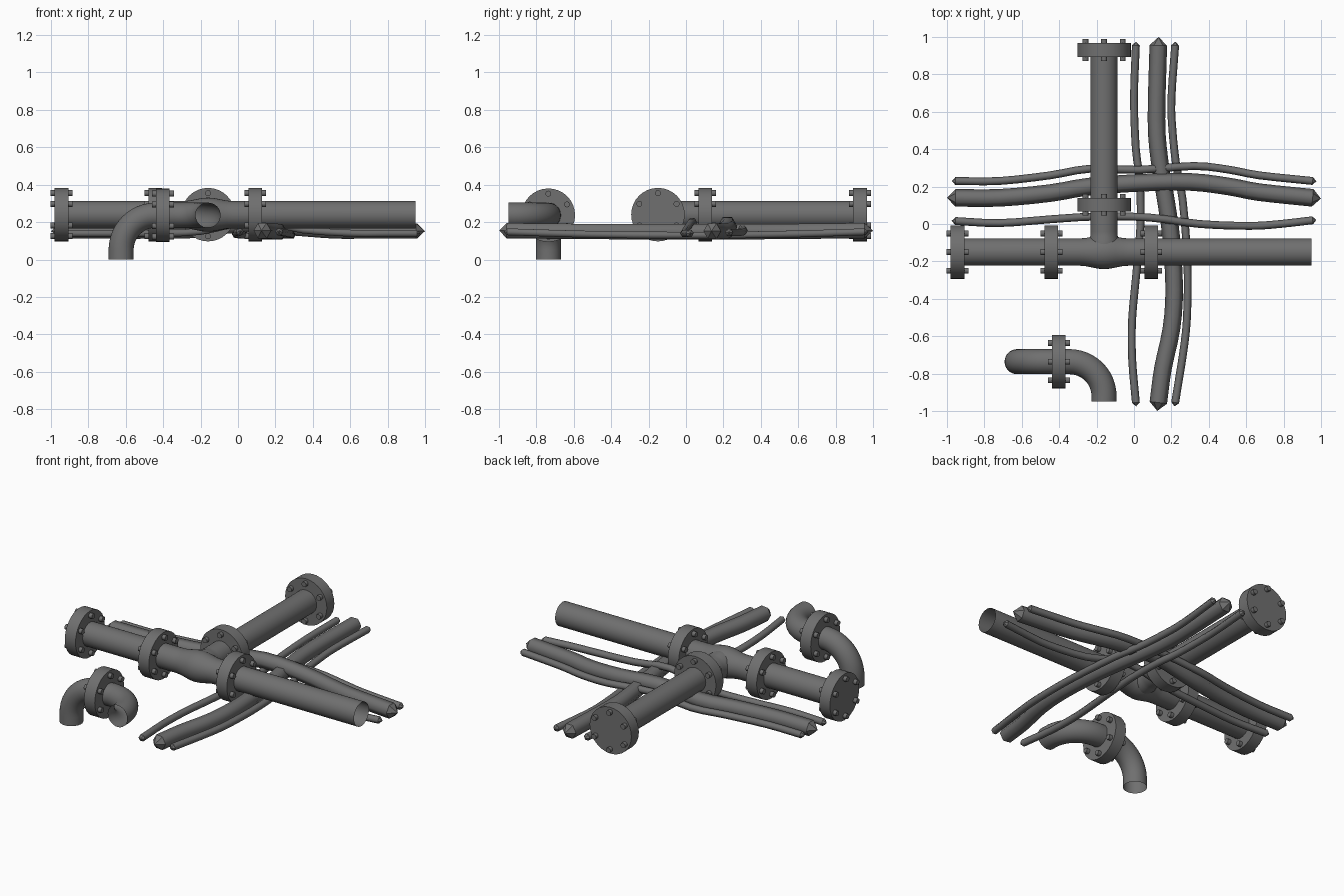
import bpy, bmesh, math
from mathutils import Vector, Matrix

cube = bpy.data.objects.get("Cube")
if cube:
    bpy.data.objects.remove(cube, do_unlink=True)

GREY = (0.16, 0.16, 0.16, 1)
steel = bpy.data.materials.new("dark_grey_steel")
steel.use_nodes = True
steel.diffuse_color = GREY
steel.node_tree.nodes["Principled BSDF"].inputs["Base Color"].default_value = GREY

X, Y, Z = Vector((1, 0, 0)), Vector((0, 1, 0)), Vector((0, 0, 1))
AXIS_Z = 0.24
PIPE_R, ELBOW_R, FLANGE_R = 0.073, 0.067, 0.143


def finish(bm, name):
    mesh = bpy.data.meshes.new(name)
    bm.normal_update()
    bm.to_mesh(mesh)
    bm.free()
    mesh.materials.append(steel)
    obj = bpy.data.objects.new(name, mesh)
    bpy.context.collection.objects.link(obj)
    return obj


def sweep(name, path, radii, ref, sides=32, tip=0):
    """Open tube along a path; tip > 0 adds a pointed cap on both ends."""
    bm = bmesh.new()
    path = [Vector(p) for p in path]
    rings = []
    for i, p in enumerate(path):
        t = (path[min(i + 1, len(path) - 1)] - path[max(i - 1, 0)]).normalized()
        u = (ref - t * ref.dot(t)).normalized()
        v = t.cross(u)
        r = radii[i] if isinstance(radii, list) else radii
        rings.append([bm.verts.new(p + r * (v * math.cos(a) + u * math.sin(a)))
                      for a in (2 * math.pi * k / sides for k in range(sides))])
    for a, b in zip(rings, rings[1:]):
        for k in range(sides):
            n = (k + 1) % sides
            bm.faces.new((a[k], a[n], b[n], b[k])).smooth = True
    if tip:
        for ring, end, inner in ((rings[0], path[0], path[1]), (rings[-1], path[-1], path[-2])):
            apex = bm.verts.new(end + (end - inner).normalized() * tip)
            for k in range(sides):
                n = (k + 1) % sides
                bm.faces.new((ring[k], ring[n], apex))
                bm.edges.get((ring[k], ring[n])).smooth = False
        bmesh.ops.recalc_face_normals(bm, faces=bm.faces)
    return finish(bm, name)


def flange(name, center, axis):
    """Solid disc with six through bolts."""
    bm = bmesh.new()
    turn = axis.to_track_quat('Z', 'Y').to_matrix().to_4x4()
    base = Matrix.Translation(center) @ turn
    up = (turn.inverted() @ Z).to_2d()
    start = math.atan2(up.y, up.x)

    def cylinder(mat, r, depth, sides):
        bmesh.ops.create_cone(bm, cap_ends=True, segments=sides, radius1=r,
                              radius2=r, depth=depth, matrix=mat)

    cylinder(base, FLANGE_R, 0.073, 32)
    for k in range(6):
        a = start + k * math.pi / 3
        spot = Matrix.Translation((0.115 * math.cos(a), 0.115 * math.sin(a), 0))
        cylinder(base @ spot, 0.016, 0.117, 10)
    obj = finish(bm, name)
    bpy.ops.object.select_all(action='DESELECT')
    obj.select_set(True)
    bpy.context.view_layer.objects.active = obj
    bpy.ops.object.shade_smooth_by_angle(angle=math.radians(40))


def arc(center, a, b, r, steps=12):
    """Quarter bend from direction a to direction b."""
    return [Vector(center) + r * (a * math.cos(t) + b * math.sin(t))
            for t in (k / steps * math.pi / 2 for k in range(steps + 1))]


def smooth_path(points, steps=3):
    """Catmull-Rom refinement of a few control points."""
    p = [Vector(q) for q in points]
    p = [2 * p[0] - p[1]] + p + [2 * p[-1] - p[-2]]
    out = []
    for i in range(1, len(p) - 2):
        for s in range(steps):
            t = s / steps
            out.append(0.5 * (2 * p[i] + (p[i + 1] - p[i - 1]) * t
                       + (2 * p[i - 1] - 5 * p[i] + 4 * p[i + 1] - p[i + 2]) * t ** 2
                       + (3 * p[i] - p[i - 1] - 3 * p[i + 1] + p[i + 2]) * t ** 3))
    return out + [p[-2]]


# Main pipe with a swollen tee joint
TEE_X, MAIN_Y = -0.16, -0.15
swell = [(-0.13, 0), (-0.10, 0.002), (-0.06, 0.010), (-0.03, 0.016), (0, 0.018),
         (0.03, 0.016), (0.06, 0.010), (0.10, 0.002), (0.13, 0)]
profile = [(-0.95, PIPE_R)] + [(TEE_X + d, PIPE_R + s) for d, s in swell] + [(0.95, PIPE_R)]
sweep("main_pipe", [(x, MAIN_Y, AXIS_Z) for x, r in profile], [r for x, r in profile], Z)

# Branch pipe with a slight neck flare at the tee
neck = [(-0.13, 0.08), (-0.085, 0.08), (-0.065, 0.073), (-0.04, 0.073), (0.94, 0.073)]
sweep("branch_pipe", [(TEE_X, y, AXIS_Z) for y, r in neck], [r for y, r in neck], Z)

# Flanges
for name, x in (("end", -0.944), ("left_joint", -0.442), ("right_joint", 0.092)):
    flange(f"main_{name}_flange", (x, MAIN_Y, AXIS_Z), X)
for name, y in (("joint", 0.103), ("end", 0.93)):
    flange(f"branch_{name}_flange", (TEE_X, y, AXIS_Z), Y)

# Separate double elbow pipe
EY, EZ, BEND = -0.736, 0.237, 0.185
flange("elbow_flange", (-0.402, EY, EZ), X)
down = arc((-0.44, EY, EZ - BEND), -X, Z, BEND)
sweep("down_elbow", [Vector((-0.625, EY, 0))] + down + [Vector((-0.40, EY, EZ))], ELBOW_R, Y)
out = arc((-0.345, EY - BEND, EZ), Y, X, BEND)
sweep("front_elbow", [Vector((-0.40, EY, EZ))] + out + [Vector((-0.16, -0.95, EZ))], ELBOW_R, Z)

# Cables running side to side, rising over the crossing
THICK, THIN = 0.047, 0.021
side_cables = {
    "back_thin_cable": (THIN, 0.145, 0.172, [(-0.955, .23), (-.72, .23), (-.45, .26), (-.24, .295),
                        (.03, .29), (.32, .31), (.51, .29), (.67, .26), (.955, .23)]),
    "middle_thick_cable": (THICK, 0.152, 0.19, [(-0.955, .14), (-.72, .14), (-.45, .165), (-.24, .2),
                           (.03, .22), (.3, .225), (.51, .2), (.67, .17), (.955, .14)]),
    "front_thin_cable": (THIN, 0.14, 0.205, [(-0.955, .016), (-.72, .005), (-.45, .025), (-.2, .04),
                         (.08, .035), (.35, 0), (.62, -.01), (.78, 0), (.955, .02)]),
}
for name, (r, low, high, pts) in side_cables.items():
    path = [(x, y, low + (high - low) * math.exp(-((x - 0.1) / 0.22) ** 2)) for x, y in pts]
    sweep(name, smooth_path(path), r, Z, 6, r * 0.95)

# Cables running front to back, sagging under the main pipe
long_cables = {
    "right_thin_cable": (THIN, 0.15, 0.13, [(.01, .955), (0, .67), (.01, .4), (.03, .24), (.035, .0),
                         (.01, -.29), (-.01, -.51), (-.01, -.72), (.01, -.955)]),
    "long_thick_cable": (THICK, 0.155, 0.148, [(.13, .955), (.12, .56), (.135, .35), (.17, .13),
                         (.2, -.08), (.215, -.35), (.2, -.56), (.155, -.77), (.13, -.955)]),
    "left_thin_cable": (THIN, 0.15, 0.13, [(.22, .955), (.2, .67), (.205, .51), (.225, .32), (.26, .13),
                        (.285, -.19), (.285, -.45), (.27, -.64), (.22, -.955)]),
}
for name, (r, end, mid, pts) in long_cables.items():
    path = [(x, y, mid + (end - mid) * y * y) for x, y in pts]
    sweep(name, smooth_path(path), r, Z, 6, r * 0.95)
